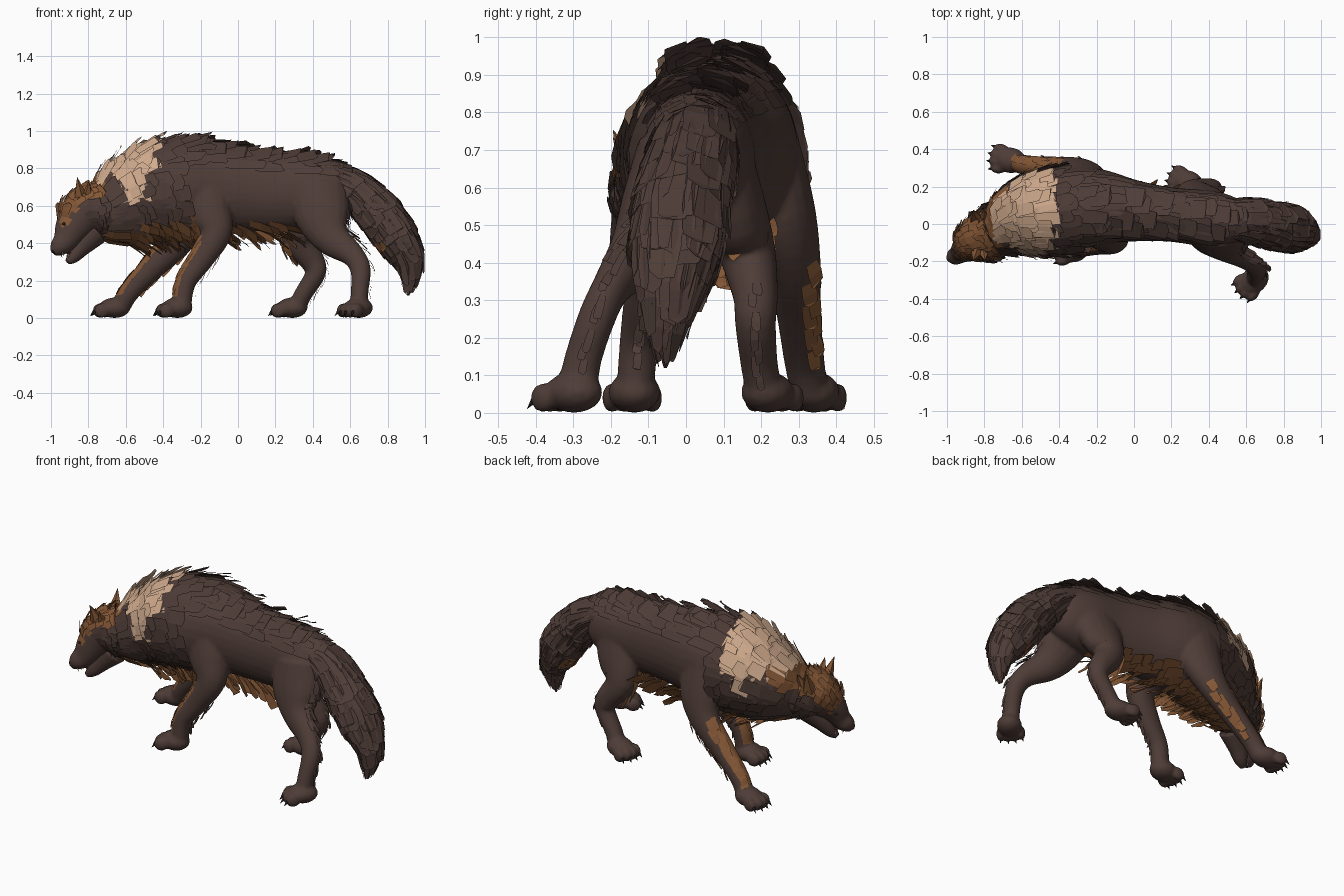
import bpy, bmesh, math, random
from mathutils import Vector, Matrix

random.seed(4)
if "Cube" in bpy.data.objects:
    bpy.data.objects.remove(bpy.data.objects["Cube"])

COLOURS = {"dark_brown": (0.077, 0.046, 0.038), "rust": (0.23, 0.095, 0.036),
           "cream": (0.64, 0.41, 0.27), "black": (0.015, 0.012, 0.011),
           "bone": (0.55, 0.47, 0.36), "dark_red": (0.10, 0.03, 0.025)}
NAMES = list(COLOURS)
MATS = []
for key, rgb in COLOURS.items():
    m = bpy.data.materials.new(key)
    m.use_nodes = True
    m.diffuse_color = (*rgb, 1)
    bsdf = m.node_tree.nodes["Principled BSDF"]
    bsdf.inputs["Base Color"].default_value = (*rgb, 1)
    bsdf.inputs["Roughness"].default_value = 0.9
    MATS.append(m)


def finish(name, bm, rule="dark_brown", smooth=True):
    """Turn a bmesh into an object; rule is a colour or f(centre, normal)."""
    mesh = bpy.data.meshes.new(name)
    bm.normal_update()
    bm.to_mesh(mesh)
    bm.free()
    obj = bpy.data.objects.new(name, mesh)
    bpy.context.collection.objects.link(obj)
    paint(obj, rule, smooth)
    return obj


def paint(obj, rule, smooth=True):
    obj.data.materials.clear()
    for m in MATS:
        obj.data.materials.append(m)
    for p in obj.data.polygons:
        p.use_smooth = smooth
        c = rule if isinstance(rule, str) else rule(p.center, p.normal)
        p.material_index = NAMES.index(c)


# --- Lofted tubes: stations are x, y, z, half width, half depth ---
def sample(path, t):
    n = len(path)
    u = min(max(t, 0), 1) * (n - 1)
    i = min(int(u), n - 2)
    f = u - i
    q = [path[min(max(i + k, 0), n - 1)] for k in (-1, 0, 1, 2)]
    return [b + 0.5 * f * (c - a + f * (2*a - 5*b + 4*c - d + f * (3*(b - c) + d - a)))
            for a, b, c, d in zip(*q)]


def surf(path, t, ang, lift=0.0):
    x, y, z, w, h = sample(path, t)
    w, h = max(w, .004), max(h, .004)
    tan = (Vector(sample(path, t + .01)[:3]) - Vector(sample(path, t - .01)[:3])).normalized()
    side = (Vector((0, 1, 0)) - tan * tan.y).normalized()
    up = tan.cross(side)
    c, s = math.cos(ang), math.sin(ang)
    nrm = (side * c / w + up * s / h).normalized()
    return Vector((x, y, z)) + side * c * w + up * s * h + nrm * lift


def tube(bm, path, rings=24, sides=20):
    loops = [[bm.verts.new(surf(path, i / rings, math.tau * k / sides)) for k in range(sides)]
             for i in range(rings + 1)]
    for a, b in zip(loops, loops[1:]):
        for k in range(sides):
            j = (k + 1) % sides
            bm.faces.new((a[k], a[j], b[j], b[k]))
    bm.faces.new(loops[0][::-1])
    bm.faces.new(loops[-1])


def ball(bm, pos, size, yaw=0.0):
    mat = Matrix.Translation(pos) @ Matrix.Rotation(yaw, 4, 'Z') @ Matrix.Diagonal((*size, 1))
    bmesh.ops.create_uvsphere(bm, u_segments=14, v_segments=10, radius=1, matrix=mat)


def spike(bm, base, tip, r, sides=6):
    d = Vector(tip) - Vector(base)
    mat = Matrix.Translation((Vector(base) + Vector(tip)) / 2) @ d.to_track_quat('Z', 'Y').to_matrix().to_4x4()
    bmesh.ops.create_cone(bm, cap_ends=True, segments=sides, radius1=r, radius2=0, depth=d.length, matrix=mat)


def fur(name, path, t0, t1, rows, a0, a1, cols, length, lift, rule):
    """Overlapping jagged cards that hug the tube and rise at their tips."""
    bm = bmesh.new()
    step = math.radians(a1 - a0) / cols
    for r in range(rows):
        for c in range(cols):
            t = t0 + (t1 - t0) * (r + random.uniform(-.3, .3)) / max(rows - 1, 1)
            a = math.radians(a0) + step * (c + .5 * (r % 2) + random.uniform(.2, .6))
            n = length * random.uniform(.75, 1.2)
            up = lift * random.uniform(.5, 1.3)
            row = []
            for f, high, wide in ((0, .002, .62), (.5, .45 * up + .004, .66), (.92, up, .56)):
                row.append([bm.verts.new(surf(path, t + n * f * random.uniform(.94, 1.06),
                                              a + s * step * wide, high)) for s in (-1, 1)])
            tip = bm.verts.new(surf(path, t + n, a + step * random.uniform(-.5, .5), up * 1.15))
            for p, q in zip(row, row[1:]):
                bm.faces.new((p[0], p[1], q[1], q[0]))
            bm.faces.new((row[2][0], row[2][1], tip))
    return finish(name, bm, rule, smooth=False)


BODY = [(-.84, -.08, .57, .09, .10), (-.72, -.03, .575, .14, .16), (-.58, .035, .62, .20, .21),
        (-.42, .065, .67, .22, .245), (-.22, .09, .69, .21, .25), (0, .07, .68, .165, .22),
        (.2, .05, .67, .145, .205), (.4, .03, .67, .15, .19), (.54, .02, .67, .12, .15),
        (.62, .02, .67, .06, .08)]
TAIL = [(.46, .03, .77, .10, .08), (.62, .02, .69, .115, .10), (.745, -.01, .565, .12, .115),
        (.85, -.025, .425, .118, .11), (.92, -.045, .28, .065, .065), (.91, -.055, .12, .004, .005)]
HEAD = [(-.74, -.04, .58, .13, .13), (-.83, -.085, .55, .12, .125), (-.885, -.125, .485, .08, .095),
        (-.925, -.155, .415, .053, .066), (-.962, -.175, .375, .044, .048), (-.985, -.185, .35, .02, .024)]
JAW = [(-.78, -.08, .46, .08, .085), (-.84, -.11, .39, .055, .062),
       (-.88, -.135, .33, .038, .038), (-.91, -.15, .30, .016, .016)]
LEGS = {  # stations, paw centre, paw yaw
    "front_near": ([(-.2, .0, .72, .10, .15), (-.15, -.05, .56, .095, .125), (-.12, -.09, .45, .072, .085),
                    (-.20, -.11, .31, .056, .066), (-.28, -.125, .19, .052, .055), (-.30, -.135, .06, .05, .05)],
                   (-.335, -.138), .1),
    "front_far": ([(-.28, .19, .70, .115, .15), (-.28, .25, .54, .095, .13), (-.33, .285, .41, .074, .09),
                   (-.46, .30, .27, .06, .068), (-.58, .315, .14, .054, .055), (-.63, .33, .05, .05, .05)],
                  (-.67, .342), -.15),
    "rear_near": ([(.43, -.03, .70, .10, .16), (.45, -.08, .55, .095, .15), (.50, -.13, .43, .075, .10),
                   (.61, -.195, .34, .052, .064), (.655, -.235, .26, .05, .055), (.65, -.275, .14, .05, .047),
                   (.645, -.29, .05, .055, .05)], (.637, -.305), .75),
    "rear_far": ([(.38, .08, .70, .09, .16), (.35, .13, .54, .085, .14), (.32, .165, .42, .075, .09),
                  (.395, .185, .31, .06, .068), (.415, .185, .24, .055, .055), (.35, .195, .13, .05, .048),
                  (.31, .21, .05, .05, .05)], (.28, .22), -.3)}


def coat(p, n):
    if -.74 < p.x < -.44 and p.z > .73:
        return "cream"
    return "rust" if n.x < -.5 and .12 < p.z < .41 and p.x < -.15 else "dark_brown"


def mane_colour(p, n):
    x, z = p.x + random.uniform(-.02, .02), p.z + random.uniform(-.025, .025)
    if -.70 < x < -.44 and z > .73 or abs(x + .57) < .06 and z > .63 or x < -.69 and z > .74:
        return "cream"
    if z < .45 or x < -.72 and z > .64:
        return "rust"
    return "dark_brown"


# --- Trunk, legs and paws, fused into one smooth skin ---
skin, claws = bmesh.new(), bmesh.new()
tube(skin, BODY, 40, 28)
for path, (px, py), yaw in LEGS.values():
    tube(skin, path, 24, 18)
    turn = Matrix.Rotation(yaw, 3, 'Z')
    foot = lambda f, s, z: Vector((px, py, z)) + turn @ Vector((-f, s, 0))
    ball(skin, foot(-.01, 0, .055), (.085, .070, .055), yaw)
    for k in (-1.5, -.5, .5, 1.5):
        reach = .072 - .014 * abs(k)
        ball(skin, foot(reach, k * .037, .04), (.042, .025, .040), yaw)
        spike(claws, foot(reach + .032, k * .039, .035), foot(reach + .054, k * .043, .010), .010)
finish("claws", claws, "black")
body = finish("body_and_legs", skin)
bpy.context.view_layer.objects.active = body
body.select_set(True)
remesh = body.modifiers.new("fuse", 'REMESH')
remesh.mode, remesh.voxel_size = 'VOXEL', .010
relax = body.modifiers.new("relax", 'SMOOTH')
relax.factor, relax.iterations = .5, 4
for mod in ("fuse", "relax"):
    bpy.ops.object.modifier_apply(modifier=mod)
paint(body, coat)

# --- Head ---
bm = bmesh.new()
tube(bm, HEAD, 28, 24)
finish("head", bm, lambda p, n: "rust" if n.z > .2 and p.z > .48 and p.x > -.95 else "dark_brown")
bm = bmesh.new()
tube(bm, JAW, 12, 14)
finish("lower_jaw", bm)
bm = bmesh.new()
ball(bm, (-.90, -.145, .35), (.03, .02, .008), .5)
finish("tongue", bm, "dark_red")
bm = bmesh.new()
ball(bm, (-.983, -.185, .362), (.017, .022, .016), .4)
finish("nose", bm, "black")
eyes, teeth, ears = bmesh.new(), bmesh.new(), bmesh.new()
for s in (-1, 1):
    ball(eyes, surf(HEAD, .46, math.radians(270 + s * 55), -.003), (.010, .010, .008))
    top = surf(HEAD, .83, math.radians(90 + s * 42), -.008)
    spike(teeth, top, top + Vector((.012, 0, -.026)), .006)
    low = surf(JAW, .82, math.radians(270 + s * 50), -.006)
    spike(teeth, low, low + Vector((-.008, 0, .022)), .005)
    # Ears: broad paired wedges splayed outward
    base = Vector((-.84, -.06 + s * .08, .63))
    tip = base + Vector((-.02, s * .055, .125))
    for off, r in ((0, .045), (.035, .042)):
        spike(ears, base + Vector((off, 0, 0)), tip + Vector((off * 1.8, 0, -off * .6)), r, 5)
finish("eyes", eyes, "black")
finish("teeth", teeth, "bone")
finish("ears", ears, "rust", smooth=False)

# --- Tail core ---
bm = bmesh.new()
tube(bm, TAIL, 24, 16)
finish("tail", bm)

# --- Fur cards ---
fur("mane_fur", BODY, .07, .30, 9, 0, 360, 24, .11, .03, mane_colour)
for side, start in (("near", 96), ("far", 60)):
    fur(side + "_crest_fur", BODY, .08, .40, 13, start, start + 24, 2, .11, .055, mane_colour)
    fur(side + "_spine_fur", BODY, .40, .88, 16, start, start + 24, 1, .10, .045, "dark_brown")
fur("back_fur", BODY, .34, .88, 12, 36, 144, 9, .12, .02, "dark_brown")
fur("belly_fur", BODY, .45, .70, 8, 230, 310, 6, .07, .085, "rust")
fur("chest_fur", BODY, .15, .40, 8, 215, 305, 8, .07, .075, "rust")
fur("tail_fur", TAIL, .06, .76, 11, 0, 360, 10, .20, .016,
    lambda p, n: "rust" if p.z < .40 and p.x < .79 else "dark_brown")
fur("crown_fur", HEAD, .04, .40, 6, 205, 335, 10, -.12, .028, "rust")
fur("cheek_fur", HEAD, .12, .28, 4, -20, 200, 14, -.16, .03,
    lambda p, n: "rust" if p.z < .40 else "dark_brown")
for leg in ("front_near", "rear_near", "rear_far"):
    fur(leg + "_feathering", LEGS[leg][0], .5, .82, 7, 82, 98, 1, .07, .018, "dark_brown")
fur("far_leg_feathering", LEGS["front_far"][0], .38, .70, 8, 35, 60, 1, .08, .014, "rust")
fur("far_leg_outer_stripe", LEGS["front_far"][0], .42, .86, 8, 285, 325, 2, .10, .006, "rust")
fur("near_leg_stripe", LEGS["front_near"][0], .45, .80, 7, 232, 272, 2, .10, .006, "rust")
fur("far_thigh_fringe", LEGS["rear_far"][0], .22, .38, 4, 225, 275, 2, .08, .02, "rust")
fur("near_thigh_fringe", LEGS["rear_near"][0], .1, .42, 6, 70, 110, 3, .10, .025, "dark_brown")
